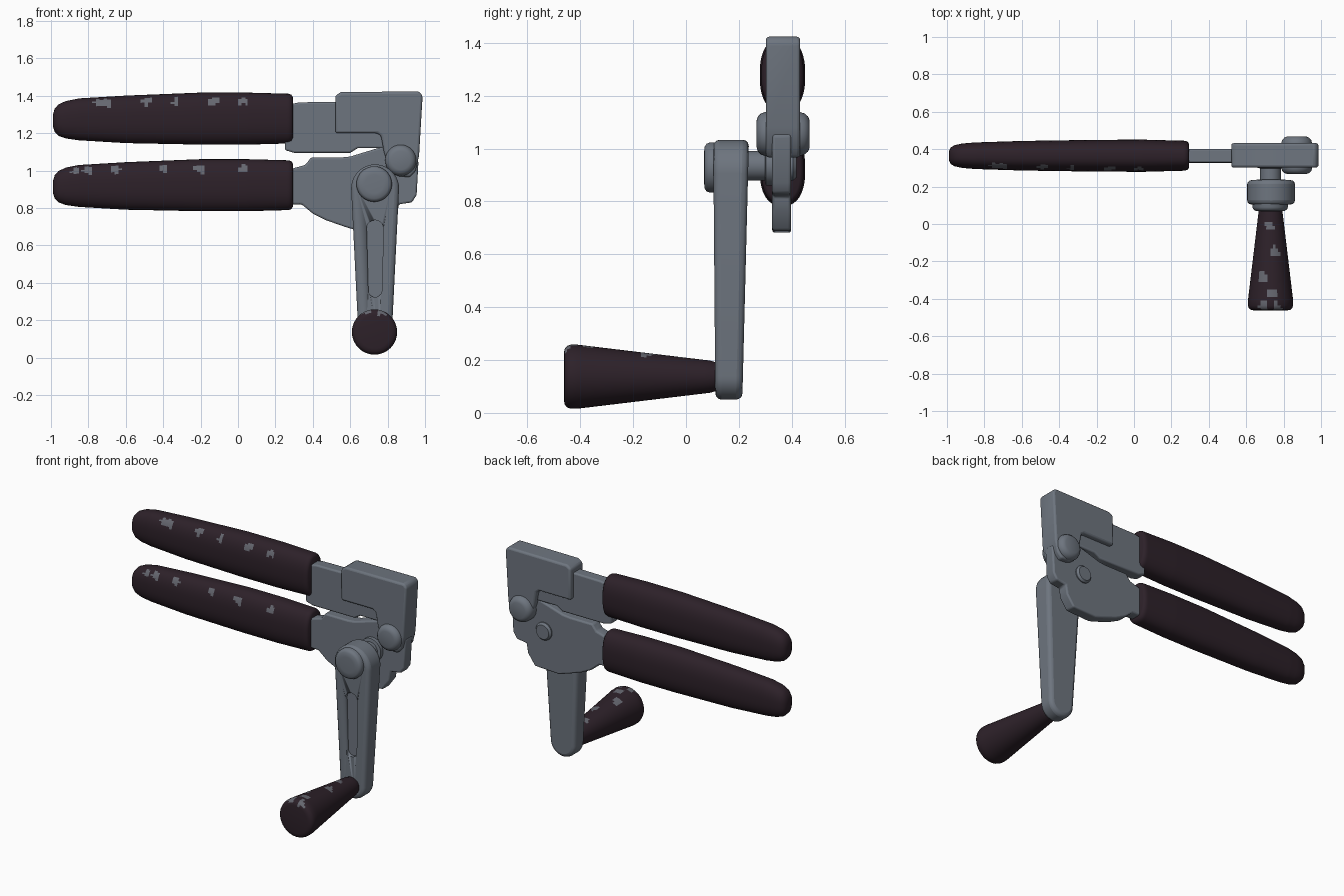
import bpy, bmesh, math
from mathutils import Vector

if "Cube" in bpy.data.objects:
    bpy.data.objects.remove(bpy.data.objects["Cube"])


def material(name, rgb):
    m = bpy.data.materials.new(name)
    m.diffuse_color = (*rgb, 1)
    m.use_nodes = True
    m.node_tree.nodes["Principled BSDF"].inputs["Base Color"].default_value = m.diffuse_color
    return m


METAL = material("brushed grey metal", (0.155, 0.178, 0.212))
GRIP = material("dark plum grip", (0.026, 0.015, 0.022))
WEAR = material("worn grey flecks", (0.13, 0.135, 0.16))


def finish(name, bm, mats, bevel=0, segments=3):
    bmesh.ops.recalc_face_normals(bm, faces=bm.faces)
    me = bpy.data.meshes.new(name)
    bm.to_mesh(me)
    bm.free()
    ob = bpy.data.objects.new(name, me)
    bpy.context.collection.objects.link(ob)
    for m in mats:
        me.materials.append(m)
    if bevel:
        b = ob.modifiers.new("bevel", 'BEVEL')
        b.width, b.segments, b.limit_method = bevel, segments, 'ANGLE'
        b.angle_limit = math.radians(35)
    bpy.ops.object.select_all(action='DESELECT')
    ob.select_set(True)
    bpy.context.view_layer.objects.active = ob
    bpy.ops.object.shade_smooth_by_angle(angle=math.radians(40))
    return ob


def plate(name, pts, y0, y1, bevel=0.01, mats=(METAL,)):
    """Extrude an x-z outline between two y planes."""
    bm = bmesh.new()
    a = [bm.verts.new((x, y0, z)) for x, z in pts]
    b = [bm.verts.new((x, y1, z)) for x, z in pts]
    bm.faces.new(a)
    bm.faces.new(b[::-1])
    n = len(pts)
    for i in range(n):
        bm.faces.new((a[i], b[i], b[(i + 1) % n], a[(i + 1) % n]))
    return finish(name, bm, mats, bevel)


def skin(bm, rings):
    for r, s in zip(rings, rings[1:]):
        n = len(r)
        for i in range(n):
            bm.faces.new((r[i], r[(i + 1) % n], s[(i + 1) % n], s[i]))
    bm.faces.new(rings[0])
    bm.faces.new(rings[-1][::-1])


def fleck(bm, spots):
    """Recolour the small faces close to each worn spot."""
    for f in bm.faces:
        c = f.calc_center_median()
        wob = 0.005 * math.sin(c.x * 190 + c.y * 130)
        if any((c - Vector(s)).length < 0.026 + wob for s in spots):
            f.material_index = 1


def lathe(name, x, z, profile, mats=(METAL,), spots=(), n=40):
    """Revolve (y, radius) pairs about an axis along y."""
    bm = bmesh.new()
    rings = [[bm.verts.new((x + r * math.cos(2 * math.pi * i / n), y,
                            z + r * math.sin(2 * math.pi * i / n)))
              for i in range(n)] for y, r in profile]
    skin(bm, rings)
    fleck(bm, spots)
    return finish(name, bm, mats)


def interp(table, x):
    for a, b in zip(table, table[1:]):
        if x <= b[0]:
            t = (x - a[0]) / (b[0] - a[0])
            return [p + (q - p) * t for p, q in zip(a[1:], b[1:])]
    return table[-1][1:]


# Grip section: x, half width (y), half height, centre height offset
SECTIONS = [(-0.99, 0.022, 0.030, -0.010), (-0.98, 0.044, 0.062, -0.009),
            (-0.96, 0.056, 0.084, -0.008), (-0.92, 0.065, 0.100, -0.006),
            (-0.85, 0.071, 0.112, -0.004), (-0.60, 0.079, 0.127, -0.004),
            (-0.20, 0.085, 0.139, 0.0), (0.05, 0.086, 0.139, 0.0),
            (0.27, 0.080, 0.133, 0.0), (0.285, 0.076, 0.128, 0.0),
            (0.293, 0.066, 0.116, 0.0)]
Y = 0.365


def grip(name, zc, spots):
    bm = bmesh.new()
    xs = sorted({round(-0.96 + 0.02 * i, 3) for i in range(62)}
                | {s[0] for s in SECTIONS})
    rings, n = [], 56
    for x in xs:
        w, h, dz = interp(SECTIONS, x)
        ring = []
        for i in range(n):
            a = 2 * math.pi * i / n
            c, s = math.cos(a), math.sin(a)
            ring.append(bm.verts.new((x, Y + w * math.copysign(abs(c) ** 0.82, c),
                                      zc + dz + h * math.copysign(abs(s) ** 0.82, s))))
        rings.append(ring)
    skin(bm, rings)
    fleck(bm, spots)
    return finish(name, bm, (GRIP, WEAR))


# Two soft grips
grip("upper_grip", 1.278, [(x, 0.308, 1.365) for x in
                           (-0.74, -0.70, -0.49, -0.33, -0.14, -0.12, 0.03)])
grip("lower_grip", 0.922, [(x, 0.308, 1.005) for x in
                           (-0.87, -0.80, -0.66, -0.40, -0.21, -0.19, 0.03)])

# Upper lever: neck plate and thicker folded head
plate("upper_neck", [(0.25, 1.11), (0.30, 1.095), (0.60, 1.095), (0.64, 1.12),
                     (0.80, 1.12), (0.80, 1.37), (0.33, 1.365), (0.25, 1.35)],
      0.328, 0.402)
plate("cutter_head", [(0.52, 1.20), (0.745, 1.20), (0.765, 1.185), (0.78, 1.10),
                      (0.81, 1.01), (0.85, 0.97), (0.92, 0.965), (0.95, 1.0),
                      (0.968, 1.08), (0.987, 1.40), (0.97, 1.423),
                      (0.55, 1.42), (0.52, 1.40)], 0.302, 0.432, 0.022)

# Lower lever: jaw plate that carries the crank
plate("lower_jaw", [(0.25, 0.82), (0.34, 0.82), (0.40, 0.77), (0.47, 0.735),
                    (0.57, 0.70), (0.63, 0.682), (0.80, 0.69), (0.85, 0.76),
                    (0.86, 0.82), (0.93, 0.83), (0.955, 0.87), (0.965, 1.05),
                    (0.90, 1.13), (0.78, 1.13), (0.60, 1.075), (0.55, 1.07),
                    (0.39, 1.07), (0.36, 1.03), (0.25, 1.0)], 0.326, 0.398)

# Pivot rivet through the head
lathe("pivot_rivet", 0.87, 1.055, [(0.267, 0.05), (0.272, 0.066), (0.284, 0.078),
                                   (0.300, 0.083), (0.430, 0.083), (0.448, 0.078),
                                   (0.462, 0.066), (0.468, 0.05)])
# Feed wheel behind the crank and its shaft
lathe("feed_wheel", 0.73, 0.935, [(0.298, 0.06), (0.302, 0.075), (0.33, 0.075)])
lathe("crank_shaft", 0.73, 0.935, [(0.20, 0.056), (0.405, 0.056), (0.418, 0.045)])

# Crank arm: tapered, round-ended, with a shallow groove in its front
XC = 0.733


def capsule(z0, r0, z1, r1, n=20):
    top = [(XC + r1 * math.cos(math.pi * i / n), z1 + r1 * math.sin(math.pi * i / n))
           for i in range(n + 1)]
    bottom = [(XC - r0 * math.cos(math.pi * i / n), z0 - r0 * math.sin(math.pi * i / n))
              for i in range(n + 1)]
    return top + bottom


arm = plate("crank_arm", capsule(0.14, 0.090, 0.905, 0.128), 0.103, 0.238, 0.024)
for v in arm.data.vertices:      # arm gets thinner towards the bottom
    k = 1 - (v.co.z - 0.05) / 0.98
    v.co.y += 0.008 * k if v.co.y < 0.17 else -0.025 * k
cutter = plate("groove_cutter", capsule(0.36, 0.036, 0.69, 0.045), 0.05, 0.128, 0)
cutter.hide_render = True
cutter.hide_viewport = True
boolean = arm.modifiers.new("groove", 'BOOLEAN')
boolean.operation, boolean.object, boolean.solver = 'DIFFERENCE', cutter, 'EXACT'

# Round cap on the top of the arm
lathe("crank_cap", XC - 0.005, 0.928, [(0.068, 0.05), (0.070, 0.078), (0.078, 0.090),
                                       (0.090, 0.095), (0.150, 0.095)])

# Tapered turning knob
knob = [(-0.462, 0.088), (-0.459, 0.105), (-0.450, 0.116), (-0.436, 0.121)]
knob += [(-0.41 + 0.02 * i, 0.121 - 0.0024 * i) for i in range(26)]
knob += [(0.112, 0.055), (0.14, 0.05)]
lathe("crank_knob", 0.73, 0.137, knob, (GRIP, WEAR),
      [(0.72, -0.01, 0.21), (0.755, -0.15, 0.222), (0.69, -0.28, 0.235),
       (0.74, -0.37, 0.257), (0.69, -0.44, 0.245), (0.77, -0.445, 0.245)])
